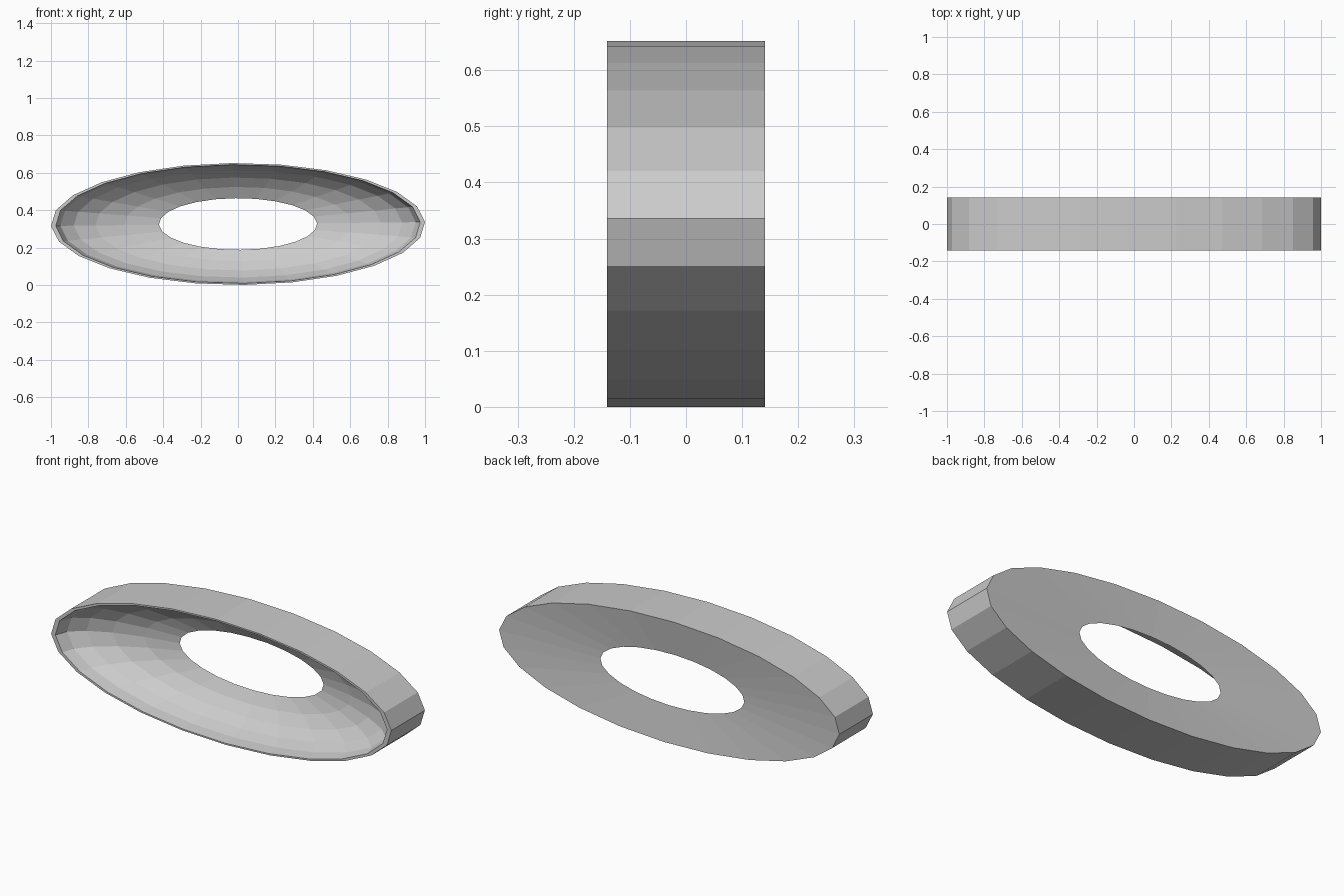
import bpy
import bmesh
from math import sin, cos, pi, radians

if "Cube" in bpy.data.objects:
    bpy.data.objects.remove(bpy.data.objects["Cube"])

SIDES = 24
PHASE = radians(1.8)
RX, RZ, HALF = 1.0, 0.326, 0.141   # ellipse radii and half depth
BOWL, STEPS = 0.975, 7             # bowl rim scale, arc steps to the pole

# Cross-section (radius scale, y): outer wall, then the concave bowl to the hole
profile = [(1.0, HALF), (1.0, -HALF)]
for i in range(STEPS, 1, -1):
    a = i * pi / 2 / STEPS
    profile.append((BOWL * sin(a), -HALF + 0.285 * cos(a) * 0.995))

# Sweep the closed cross-section round the ellipse; last side is the coned back
bm = bmesh.new()
rings = []
for r, y in profile:
    rings.append([bm.verts.new((RX * r * cos(PHASE + 2 * pi * k / SIDES), y,
                                RZ + RZ * r * sin(PHASE + 2 * pi * k / SIDES)))
                  for k in range(SIDES)])
for j, ring in enumerate(rings):
    nxt = rings[(j + 1) % len(rings)]
    for k in range(SIDES):
        n = (k + 1) % SIDES
        bm.faces.new((ring[k], ring[n], nxt[n], nxt[k]))
bmesh.ops.recalc_face_normals(bm, faces=bm.faces)

mesh = bpy.data.meshes.new("oval_dish_ring")
bm.to_mesh(mesh)
bm.free()
bpy.context.collection.objects.link(bpy.data.objects.new("oval_dish_ring", mesh))
